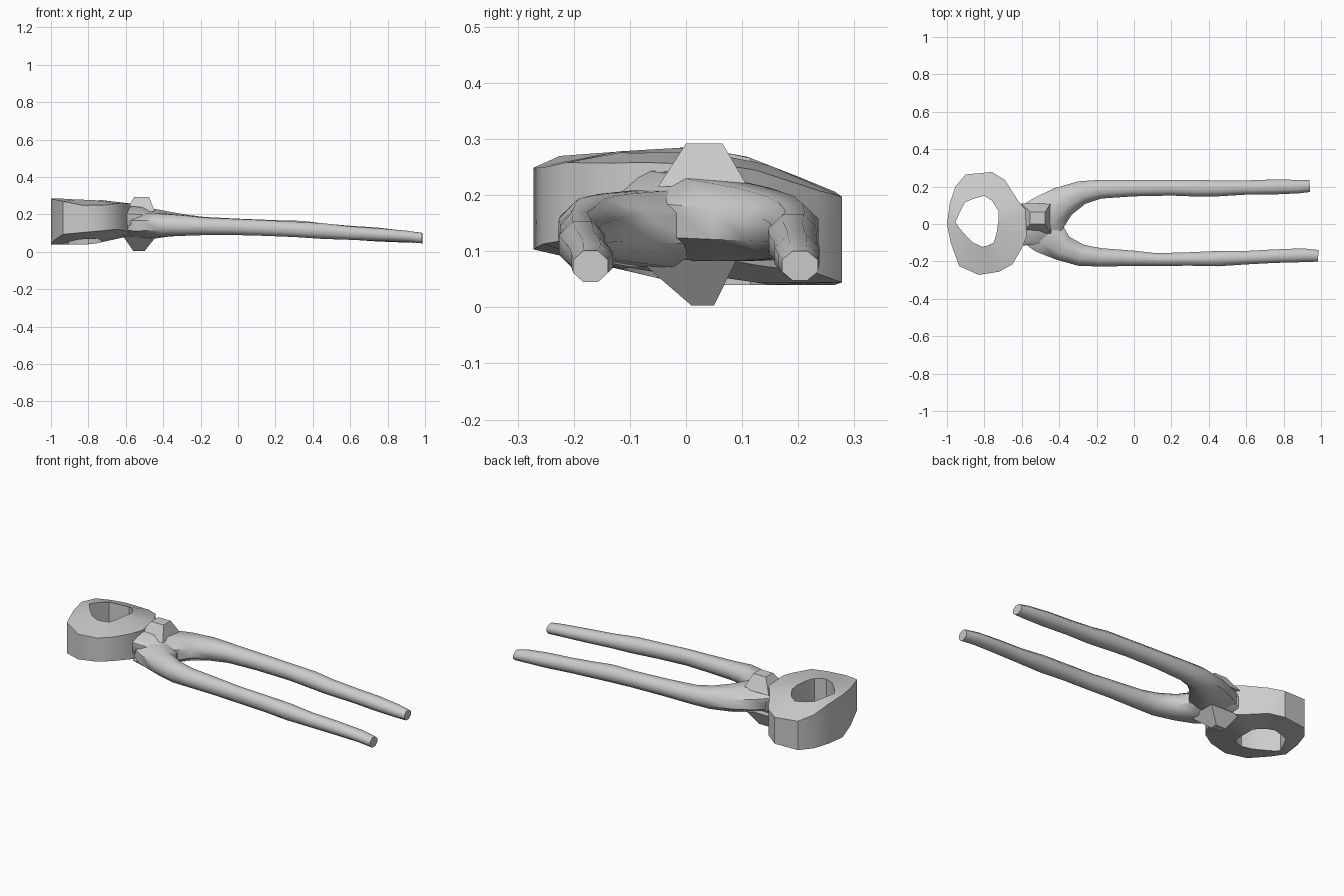
import bpy, bmesh, math
from mathutils import Vector

if "Cube" in bpy.data.objects:
    bpy.data.objects.remove(bpy.data.objects["Cube"])


def finish(name, bm, angle=35):
    bmesh.ops.recalc_face_normals(bm, faces=bm.faces)
    me = bpy.data.meshes.new(name)
    bm.to_mesh(me)
    bm.free()
    ob = bpy.data.objects.new(name, me)
    bpy.context.collection.objects.link(ob)
    bpy.ops.object.select_all(action='DESELECT')
    ob.select_set(True)
    bpy.context.view_layer.objects.active = ob
    bpy.ops.object.shade_smooth_by_angle(angle=math.radians(angle))
    return ob


def lerp(t, table):
    for (a, u), (b, v) in zip(table, table[1:]):
        if t <= b:
            return u + (v - u) * max(0, (t - a) / (b - a))
    return table[-1][1]


# Jaw ring: outer and inner outlines, with tilted top and bottom faces
def top_z(x, y):
    return lerp(y, [(-.28, .245), (-.22, .272), (0, .285), (.1, .272), (.22, .225), (.28, .2)]) \
        - .09 * max(0, x + .8) - (.02 * max(0, x + .7))


def bottom_z(x, y):
    return lerp(y, [(-.28, .105), (-.2, .088), (0, .04), (.28, .04)]) + .22 * max(0, x + .78)


def jaw_ring():
    outer = [(-1, 0), (-.985, .11), (-.955, .2), (-.9, .265), (-.76, .278), (-.69, .235),
             (-.62, .125), (-.575, .07), (-.575, -.07), (-.6, -.13), (-.65, -.215),
             (-.72, -.255), (-.83, -.272), (-.935, -.225), (-.98, -.1)]
    inner = [(-.955, .01), (-.93, .065), (-.905, .115), (-.86, .135), (-.8, .15), (-.76, .125),
             (-.725, .07), (-.725, .02), (-.735, -.05), (-.75, -.1), (-.78, -.115),
             (-.81, -.122), (-.86, -.1), (-.9, -.06), (-.935, -.02)]
    bm = bmesh.new()
    loops = [[bm.verts.new((x, y, f(x, y))) for x, y in pts]
             for pts, f in ((outer, top_z), (outer, bottom_z), (inner, bottom_z), (inner, top_z))]
    n = len(outer)
    for a, b in zip(loops, loops[1:] + loops[:1]):
        for i in range(n):
            j = (i + 1) % n
            bm.faces.new((a[i], a[j], b[j], b[i]))
    finish("jaw_ring", bm)


# Arms: octagonal sections (x, y, z, half width, half height) swept along a path
def arm(name, stations, sides=8):
    bm = bmesh.new()
    rings = []
    for i, (x, y, z, w, h) in enumerate(stations):
        p, q = stations[max(i - 1, 0)], stations[min(i + 1, len(stations) - 1)]
        d = Vector((q[0] - p[0], q[1] - p[1], 0)).normalized()
        side = Vector((-d.y, d.x, 0))
        k = 1 / math.cos(math.pi / sides)
        rings.append([bm.verts.new(Vector((x, y, z))
                      + side * w * k * math.cos((j + .5) * math.tau / sides)
                      + Vector((0, 0, h * k * math.sin((j + .5) * math.tau / sides))))
                      for j in range(sides)])
    for a, b in zip(rings, rings[1:]):
        for j in range(sides):
            m = (j + 1) % sides
            bm.faces.new((a[j], a[m], b[m], b[j]))
    bm.faces.new(rings[0])
    bm.faces.new(rings[-1])
    finish(name, bm, 50)


# Rivet heads: four-sided lopsided pyramids
def rivet(name, z0, z1, base, tip):
    bm = bmesh.new()
    lo, hi = [[bm.verts.new((x, y, z)) for x, y in
               ((x0, y0), (x1, y0), (x1, y1), (x0, y1))]
              for (x0, x1, y0, y1), z in ((base, z0), (tip, z1))]
    for j in range(4):
        m = (j + 1) % 4
        bm.faces.new((lo[j], lo[m], hi[m], hi[j]))
    bm.faces.new(lo)
    bm.faces.new(hi)
    finish(name, bm)


jaw_ring()
arm("upper_arm", [
    (-.63, -.05, .175, .075, .07), (-.55, -.005, .165, .115, .075), (-.46, .05, .155, .115, .072),
    (-.38, .12, .148, .085, .065), (-.28, .168, .142, .063, .056), (-.18, .186, .138, .05, .048),
    (0, .192, .134, .044, .043), (.2, .194, .128, .042, .041), (.35, .191, .122, .045, .043),
    (.45, .19, .112, .042, .04), (.6, .195, .102, .038, .037), (.75, .198, .092, .04, .037),
    (.88, .2, .082, .036, .032), (.94, .203, .074, .032, .026)])
arm("lower_arm", [
    (-.63, .05, .15, .07, .06), (-.55, .005, .14, .11, .065), (-.46, -.065, .14, .105, .068),
    (-.38, -.13, .142, .07, .06), (-.28, -.168, .14, .058, .054), (-.18, -.178, .136, .049, .047),
    (0, -.184, .132, .041, .043), (.12, -.19, .128, .034, .042), (.3, -.187, .12, .036, .041),
    (.45, -.185, .111, .041, .042), (.6, -.18, .1, .036, .036), (.75, -.172, .092, .036, .034),
    (.9, -.167, .083, .037, .03), (.985, -.17, .073, .031, .028)])
rivet("rivet_top", .215, .292, (-.605, -.445, -.05, .11), (-.555, -.475, 0, .065))
rivet("rivet_bottom", .085, .003, (-.615, -.435, -.085, .09), (-.56, -.5, .01, .05))
